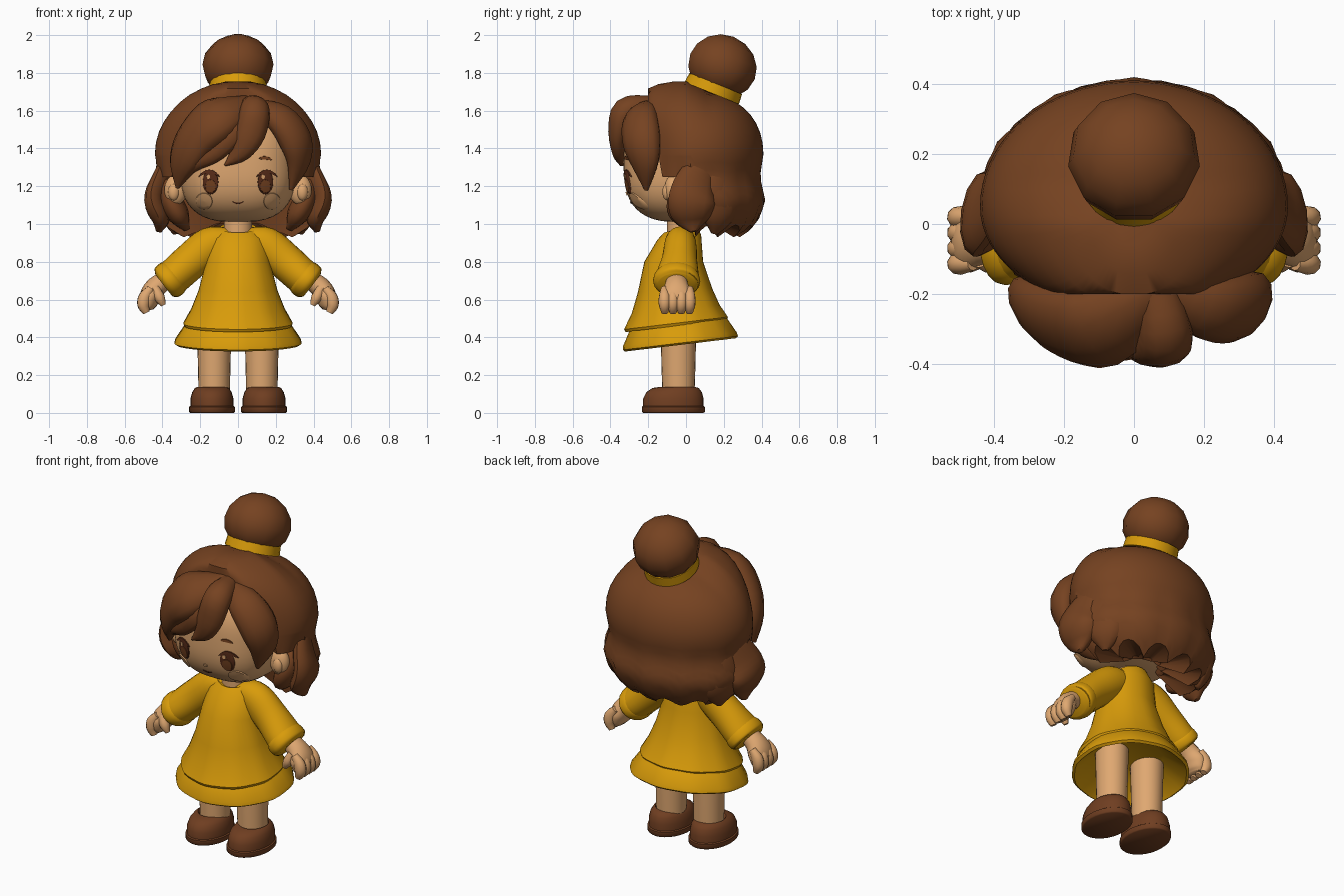
import bpy
import bmesh
from math import sin, cos, pi, radians, degrees, sqrt
from mathutils import Vector, Matrix

if "Cube" in bpy.data.objects:
    bpy.data.objects.remove(bpy.data.objects["Cube"], do_unlink=True)


def material(name, r, g, b):
    mat = bpy.data.materials.new(name)
    mat.use_nodes = True
    mat.diffuse_color = (r, g, b, 1)
    node = next(n for n in mat.node_tree.nodes if n.type == "BSDF_PRINCIPLED")
    node.inputs["Base Color"].default_value = (r, g, b, 1)
    node.inputs["Roughness"].default_value = 0.8
    return mat


HAIR = material("hair brown", 0.18, 0.055, 0.015)
SHOE = material("shoe brown", 0.16, 0.048, 0.015)
YELLOW = material("dress yellow", 0.69, 0.33, 0.003)
SKIN = material("skin", 0.74, 0.39, 0.165)
EYE = material("eye brown", 0.1, 0.026, 0.01)

HEAD = Vector((0, -0.02, 1.32))
HEAD_SIZE, HEAD_POWER = 0.31, 2.8


def finish(name, bm, mat, angle=50):
    bmesh.ops.recalc_face_normals(bm, faces=bm.faces[:])
    mesh = bpy.data.meshes.new(name)
    bm.to_mesh(mesh)
    bm.free()
    mesh.materials.append(mat)
    obj = bpy.data.objects.new(name, mesh)
    bpy.context.collection.objects.link(obj)
    bpy.ops.object.select_all(action="DESELECT")
    obj.select_set(True)
    bpy.context.view_layer.objects.active = obj
    bpy.ops.object.shade_smooth_by_angle(angle=radians(angle))


def loft(name, rings, mat, close_end=True):
    """Skin a list of equally long closed point rings."""
    bm = bmesh.new()
    loops = [[bm.verts.new(p) for p in ring] for ring in rings]
    n = len(loops[0])
    for a, b in zip(loops, loops[1:]):
        for i in range(n):
            j = (i + 1) % n
            bm.faces.new((a[i], a[j], b[j], b[i]))
    bm.faces.new(loops[0])
    if close_end:
        bm.faces.new(loops[-1])
    finish(name, bm, mat)


def spline(keys, steps):
    """Catmull-Rom interpolation of equally long tuples."""
    keys = [Vector(k) for k in keys]
    pts = [keys[0]] + keys + [keys[-1]]
    out = []
    for a, b, c, d in zip(pts, pts[1:], pts[2:], pts[3:]):
        for i in range(steps):
            t = i / steps
            out.append(b + (c - a) * (t / 2) + (a * 2 - b * 5 + c * 4 - d) * (t * t / 2)
                       + (b * 3 - a - c * 3 + d) * (t ** 3 / 2))
    return out + [keys[-1]]


def tube(name, keys, mat, s=1, center=HEAD, sides=12):
    """Tapered tube through (x, y, z, width, depth), flattened away from center."""
    path = spline([(k[0] * s, *k[1:]) for k in keys], 4)
    pos = [Vector(p[:3]) for p in path]
    rings = []
    for i, p in enumerate(path):
        tangent = (pos[min(i + 1, len(pos) - 1)] - pos[max(i - 1, 0)]).normalized()
        out = pos[i] - Vector(center)
        out = (out - tangent * out.dot(tangent)).normalized()
        side = tangent.cross(out)
        w, d = max(p[3], 0.004), max(p[4], 0.004)
        rings.append([pos[i] + side * w * cos(a) + out * d * sin(a)
                      for a in (2 * pi * k / sides for k in range(sides))])
    loft(name, rings, mat)


def stack(name, rows, mat, x=0, sides=40, wave=0):
    """Stacked ellipses from (z, half x, half y, centre y, tilt)."""
    rings = []
    for z, hx, hy, cy, tilt in rows:
        ring = []
        for k in range(sides):
            a = 2 * pi * k / sides
            r = 1 + wave * cos(10 * a) * max(0, 1 - z)
            ring.append((x + hx * r * sin(a), cy - hy * r * cos(a), z - tilt * hy * cos(a)))
        rings.append(ring)
    loft(name, rings, mat)


def ball(name, loc, size, mat, u=24, v=16, tilt=0):
    bm = bmesh.new()
    bmesh.ops.create_uvsphere(bm, u_segments=u, v_segments=v, radius=1)
    bm.transform(Matrix.Translation(loc) @ Matrix.Rotation(tilt, 4, "X") @ Matrix.Diagonal((*size, 1)))
    finish(name, bm, mat, 80)


def face_y(x, z):
    rest = 1 - abs(x / HEAD_SIZE) ** HEAD_POWER - abs((z - HEAD.z) / HEAD_SIZE) ** HEAD_POWER
    return HEAD.y - HEAD_SIZE * max(rest, 0) ** (1 / HEAD_POWER)


def plate(name, x, z, w, h, mat, slant=0, bend=0, lift=0.005):
    """Thin oval lying on the face."""
    rings = []
    for f, up in ((0.05, 1), (0.6, 1), (0.95, 1), (1, 0)):
        ring = []
        for k in range(20):
            a = 2 * pi * k / 20
            dx = w * f * cos(a)
            px, pz = x + dx, z + h * f * sin(a) + slant * dx - bend * dx * dx
            ring.append((px, face_y(px, pz) - lift * up, pz))
        rings.append(ring)
    loft(name, rings, mat, False)


# Head: a rounded box-like ball
bm = bmesh.new()
bmesh.ops.create_uvsphere(bm, u_segments=48, v_segments=32, radius=1)
for v in bm.verts:
    total = sum(abs(c) ** HEAD_POWER for c in v.co)
    v.co = HEAD + v.co * HEAD_SIZE * total ** (-1 / HEAD_POWER)
finish("head", bm, SKIN)
stack("neck", [(0.92, 0.075, 0.07, -0.03, 0), (1.08, 0.075, 0.07, -0.03, 0)], SKIN, sides=20)

# Face
plate("mouth", 0, 1.11, 0.03, 0.004, EYE, bend=-9)
plate("nose", 0, 1.16, 0.014, 0.01, SKIN, lift=0.006)
for s, side in ((1, "left"), (-1, "right")):
    x = 0.145 * s
    plate(f"{side}_eye", x, 1.222, 0.041, 0.065, EYE)
    plate(f"{side}_eye_iris", x, 1.2, 0.028, 0.036, HAIR, lift=0.008)
    plate(f"{side}_eye_glint", x - 0.012, 1.25, 0.01, 0.012, SKIN, lift=0.009)
    plate(f"{side}_lash", x + 0.008 * s, 1.278, 0.056, 0.01, EYE, bend=9, lift=0.007)
    plate(f"{side}_brow", x, 1.35, 0.034, 0.009, HAIR, slant=-0.1 * s, bend=6)
    plate(f"{side}_cheek", 0.18 * s, 1.12, 0.045, 0.045, SKIN, lift=0.009)
    ball(f"{side}_ear", (0.33 * s, -0.07, 1.18), (0.06, 0.045, 0.08), SKIN)
    ball(f"{side}_ear_lobe", (0.34 * s, -0.1, 1.17), (0.03, 0.025, 0.045), SKIN)


# Hair cap: dome on top, waved and pointed hem at the back, closed underneath
def hem(a):
    deg = abs(degrees(a))
    if deg < 50:
        return 1.36
    if deg < 88:
        return 1.25
    return 0.93 + 0.065 * abs(sin(6 * a))


def waist(z):
    pts = [(1.37, 1), (1.25, 0.94), (1.12, 1.01), (1.02, 0.9), (0.96, 0.76), (0.9, 0.5)]
    for (z0, f0), (z1, f1) in zip(pts, pts[1:]):
        if z >= z1:
            return f0 + (f1 - f0) * (z0 - z) / (z0 - z1)
    return pts[-1][1]


rings = []
for row in range(1, 20):
    ring = []
    for k in range(72):
        a = 2 * pi * k / 72 - pi
        if row <= 10:
            f = sin(row / 10 * pi / 2)
            z = 1.37 + 0.39 * sqrt(max(0, 1 - f * f))
        else:
            v = (row - 10) / 9
            z = 1.37 + (hem(a) - 1.37) * v
            f = waist(z) * (1 + 0.035 * v * abs(cos(6 * a)))
        reach = 0.3 + 0.48 * max(0, 1 - f) if cos(a) > 0 else 0.36
        y = max(0.05 - reach * f * cos(a), -0.2)
        if row <= 10:
            z -= 0.06 * (1 - f * f) * min(1, max(0, y / 0.12))
        ring.append((0.44 * f * sin(a), y, z))
    rings.append(ring)
rings.append([(x * 0.4, 0.06 + (y - 0.06) * 0.4, max(z, 1.0)) for x, y, z in rings[-1]])
loft("hair_cap", rings, HAIR)

# Fringe locks
tube("fringe_sweep", [(0.06, -0.19, 1.62, 0.07, 0.06), (-0.1, -0.29, 1.56, 0.14, 0.09),
                      (-0.22, -0.27, 1.45, 0.13, 0.085), (-0.29, -0.23, 1.32, 0.1, 0.06),
                      (-0.32, -0.2, 1.19, 0.01, 0.01)], HAIR)
tube("fringe_inner", [(0.02, -0.24, 1.6, 0.07, 0.06), (-0.05, -0.32, 1.5, 0.1, 0.06),
                      (-0.13, -0.32, 1.4, 0.08, 0.05), (-0.22, -0.29, 1.33, 0.05, 0.04),
                      (-0.29, -0.25, 1.25, 0.01, 0.01)], HAIR)
tube("fringe_middle", [(0.07, -0.19, 1.63, 0.06, 0.05), (0.09, -0.32, 1.6, 0.08, 0.07),
                       (0.065, -0.36, 1.48, 0.08, 0.05), (0.01, -0.35, 1.38, 0.055, 0.04),
                       (-0.07, -0.34, 1.31, 0.005, 0.01)], HAIR)
tube("fringe_side", [(0.1, -0.19, 1.61, 0.06, 0.05), (0.22, -0.24, 1.56, 0.1, 0.07),
                     (0.3, -0.235, 1.45, 0.11, 0.08), (0.32, -0.22, 1.33, 0.085, 0.055),
                     (0.28, -0.21, 1.18, 0.01, 0.01)], HAIR)

# Outer locks beside the neck
for s, side in ((1, "left"), (-1, "right")):
    tube(f"{side}_outer_lock", [(0.36, 0.1, 1.36, 0.06, 0.03), (0.405, 0.05, 1.22, 0.11, 0.05),
                                (0.44, 0.03, 1.12, 0.125, 0.055), (0.41, 0.03, 1.03, 0.1, 0.05),
                                (0.42, 0.04, 0.96, 0.02, 0.015)], HAIR, s)
    tube(f"{side}_rear_lock", [(0.35, 0.16, 1.3, 0.06, 0.03), (0.37, 0.17, 1.15, 0.11, 0.04),
                               (0.35, 0.17, 1.04, 0.1, 0.045), (0.33, 0.15, 0.95, 0.02, 0.015)], HAIR, s)
    tube(f"{side}_inner_lock", [(0.36, 0.03, 1.22, 0.06, 0.05), (0.35, 0, 1.12, 0.1, 0.06),
                                (0.31, 0.01, 1.04, 0.09, 0.055), (0.27, 0.03, 0.97, 0.015, 0.015)], HAIR, s)

# Bun and its band
ball("hair_bun", (0, 0.19, 1.835), (0.19, 0.187, 0.168), HAIR, 11, 8, -0.38)
bm = bmesh.new()
bmesh.ops.create_cone(bm, cap_ends=True, segments=24, radius1=0.155, radius2=0.15, depth=0.055)
bm.transform(Matrix.Translation((0, 0.147, 1.718)) @ Matrix.Rotation(radians(-22), 4, "X"))
finish("hair_band", bm, YELLOW)

# Dress: bodice with upper tier, then the lower frill
stack("dress", [(0.972, 0.08, 0.07, -0.03, 0.35), (0.98, 0.1, 0.085, -0.03, 0.3),
                (0.93, 0.145, 0.115, -0.035, 0.1), (0.8, 0.17, 0.155, -0.065, 0),
                (0.65, 0.21, 0.195, -0.058, 0.05), (0.55, 0.25, 0.23, -0.055, 0.1),
                (0.475, 0.292, 0.272, -0.053, 0.12), (0.46, 0.285, 0.265, -0.053, 0.12),
                (0.49, 0.23, 0.2, -0.05, 0.12)], YELLOW, wave=0.02)
stack("dress_frill", [(0.52, 0.23, 0.2, -0.045, 0.12), (0.47, 0.28, 0.255, -0.04, 0.12),
                      (0.39, 0.335, 0.298, -0.032, 0.12), (0.37, 0.34, 0.302, -0.03, 0.12),
                      (0.36, 0.325, 0.29, -0.03, 0.12), (0.46, 0.2, 0.18, -0.04, 0.1)],
      YELLOW, wave=0.015)

# Arms, legs and shoes
ARM = (0, -0.05, 0.4)
for s, side in ((1, "left"), (-1, "right")):
    tube(f"{side}_sleeve", [(0.04, -0.03, 0.92, 0.07, 0.06), (0.14, -0.03, 0.89, 0.085, 0.098),
                            (0.25, -0.035, 0.803, 0.095, 0.098), (0.34, -0.045, 0.722, 0.115, 0.095),
                            (0.38, -0.05, 0.688, 0.115, 0.09)], YELLOW, s, ARM, 20)
    tube(f"{side}_cuff", [(0.325, -0.047, 0.735, 0.1, 0.085), (0.348, -0.048, 0.716, 0.121, 0.1),
                          (0.378, -0.05, 0.689, 0.123, 0.098), (0.393, -0.05, 0.677, 0.1, 0.075)],
         YELLOW, s, ARM, 20)
    tube(f"{side}_palm", [(0.36, -0.05, 0.72, 0.05, 0.045), (0.43, -0.05, 0.67, 0.065, 0.055),
                          (0.465, -0.05, 0.62, 0.088, 0.055), (0.475, -0.05, 0.57, 0.078, 0.045),
                          (0.475, -0.05, 0.545, 0.06, 0.025)], SKIN, s, ARM, 16)
    for i in range(4):
        y = -0.113 + 0.044 * i
        tube(f"{side}_finger_{i + 1}", [(0.46, y, 0.66, 0.02, 0.02), (0.492, y, 0.615, 0.031, 0.034),
                                        (0.5, y, 0.57, 0.031, 0.033), (0.485, y, 0.53, 0.018, 0.018)],
             SKIN, s, ARM, 10)
    tube(f"{side}_thumb", [(0.44, -0.1, 0.66, 0.025, 0.025), (0.415, -0.112, 0.61, 0.028, 0.028),
                           (0.395, -0.112, 0.57, 0.014, 0.014)], SKIN, s, ARM, 10)
    stack(f"{side}_leg", [(0.1, 0.083, 0.085, -0.04, 0), (0.25, 0.086, 0.09, -0.04, 0),
                          (0.48, 0.092, 0.095, -0.04, 0)], SKIN, 0.126 * s, 24)
    stack(f"{side}_sole", [(0, 0.115, 0.16, -0.067, 0), (0.006, 0.121, 0.167, -0.067, 0),
                           (0.032, 0.121, 0.167, -0.067, 0), (0.038, 0.112, 0.158, -0.067, 0)],
          SHOE, 0.138 * s, 28)
    stack(f"{side}_shoe", [(0.03, 0.114, 0.16, -0.067, 0), (0.075, 0.114, 0.16, -0.067, 0),
                           (0.11, 0.104, 0.147, -0.063, 0), (0.132, 0.09, 0.122, -0.055, 0),
                           (0.138, 0.078, 0.09, -0.045, 0), (0.12, 0.07, 0.08, -0.04, 0)],
          SHOE, 0.138 * s, 28)
